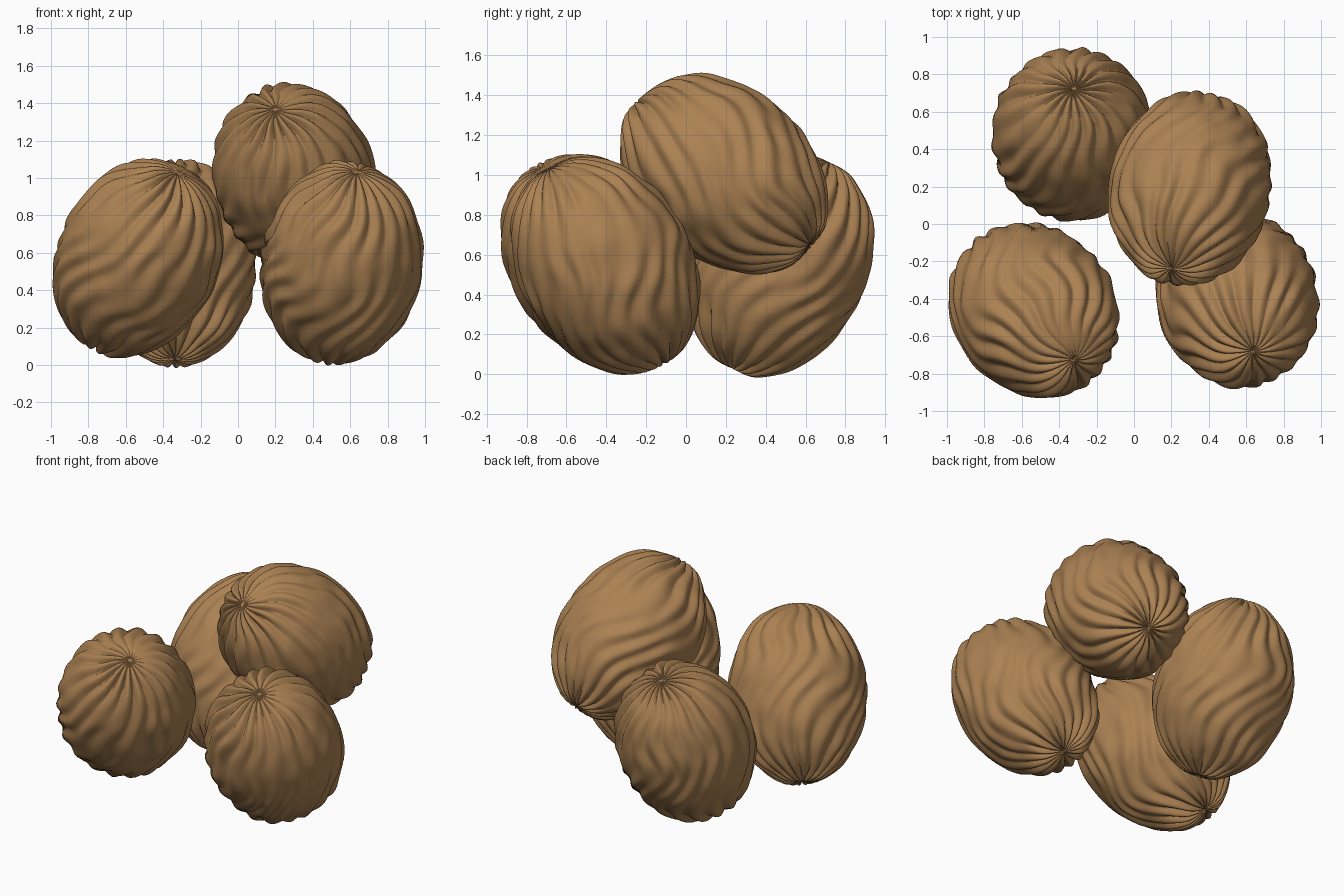
import bpy, bmesh, math
from mathutils import Vector, Quaternion, noise

if "Cube" in bpy.data.objects:
    bpy.data.objects.remove(bpy.data.objects["Cube"])

SEGMENTS, RINGS = 216, 84
RADIUS, HALF_LENGTH = 0.428, 0.567
RIDGES = 18

shell_brown = bpy.data.materials.new("shell_brown")
shell_brown.diffuse_color = (0.41, 0.222, 0.087, 1)
shell_brown.use_nodes = True
shell_brown.node_tree.nodes["Principled BSDF"].inputs["Base Color"].default_value = shell_brown.diffuse_color


def shell_point(theta, phi, seed):
    """Point on a furrowed nut shell: theta from the top tip, phi around."""
    s, c = math.sin(theta), math.cos(theta)
    base = Vector((RADIUS * s * math.cos(phi), RADIUS * s * math.sin(phi), HALF_LENGTH * c))
    # furrows wander sideways in a gentle S between the two tips
    wander = noise.noise(base * 3.2 + Vector((seed, 0, 0)))
    swirl = 0.30 * c + 0.22 * math.sin(2 * theta) + 0.11 * math.sin(5 * theta + 0.6) * s + 0.22 * wander * s
    wave = RIDGES * (phi - swirl)
    soft = 0.5 + 0.5 * math.cos(wave)
    lobed = abs(math.cos(wave / 2)) ** 0.7
    near_tip = c * c
    ridge = soft * (1 - near_tip) + lobed * near_tip
    strength = 0.8 + 0.9 * noise.noise(base * 4.5 + Vector((0, seed, 5)))
    fade = min(1, s / 0.3)
    depth = (0.044 + 0.036 * near_tip) * strength * fade
    lumps = 0.024 * noise.noise(base * 6.5 + Vector((7, 3, seed))) * s
    return base * (1 + depth * (ridge - 0.5) + lumps)


def make_nut(name, centre, axis, roll, seed):
    bm = bmesh.new()
    rings = []
    for i in range(1, RINGS):
        theta = math.pi * i / RINGS
        rings.append([bm.verts.new(shell_point(theta, 2 * math.pi * j / SEGMENTS, seed))
                      for j in range(SEGMENTS)])
    top = bm.verts.new((0, 0, HALF_LENGTH))
    bottom = bm.verts.new((0, 0, -HALF_LENGTH))
    for j in range(SEGMENTS):
        k = (j + 1) % SEGMENTS
        bm.faces.new((top, rings[0][j], rings[0][k]))
        bm.faces.new((bottom, rings[-1][k], rings[-1][j]))
        for a, b in zip(rings, rings[1:]):
            bm.faces.new((a[j], b[j], b[k], a[k]))
    for f in bm.faces:
        f.smooth = True
    mesh = bpy.data.meshes.new(name)
    # lay the long axis along the resting direction
    turn = Vector(axis).to_track_quat('Z', 'Y') @ Quaternion((0, 0, 1), roll)
    bm.transform(turn.to_matrix().to_4x4())
    bm.to_mesh(mesh)
    bm.free()
    mesh.materials.append(shell_brown)
    nut = bpy.data.objects.new(name, mesh)
    nut.location = centre
    bpy.context.collection.objects.link(nut)


# three nuts on the ground and one resting on top
make_nut("nut_front_left", (-0.535, -0.46, 0.575), (0.22, -0.27, 0.46), 0.3, 1.0)
make_nut("nut_front_right", (0.555, -0.402, 0.545), (0.085, -0.285, 0.495), 1.4, 2.0)
make_nut("nut_back_left", (-0.33, 0.478, 0.545), (0.01, 0.245, 0.51), 2.6, 3.0)
make_nut("nut_top", (0.30, 0.19, 1.008), (-0.10, -0.43, 0.36), 4.1, 4.0)
